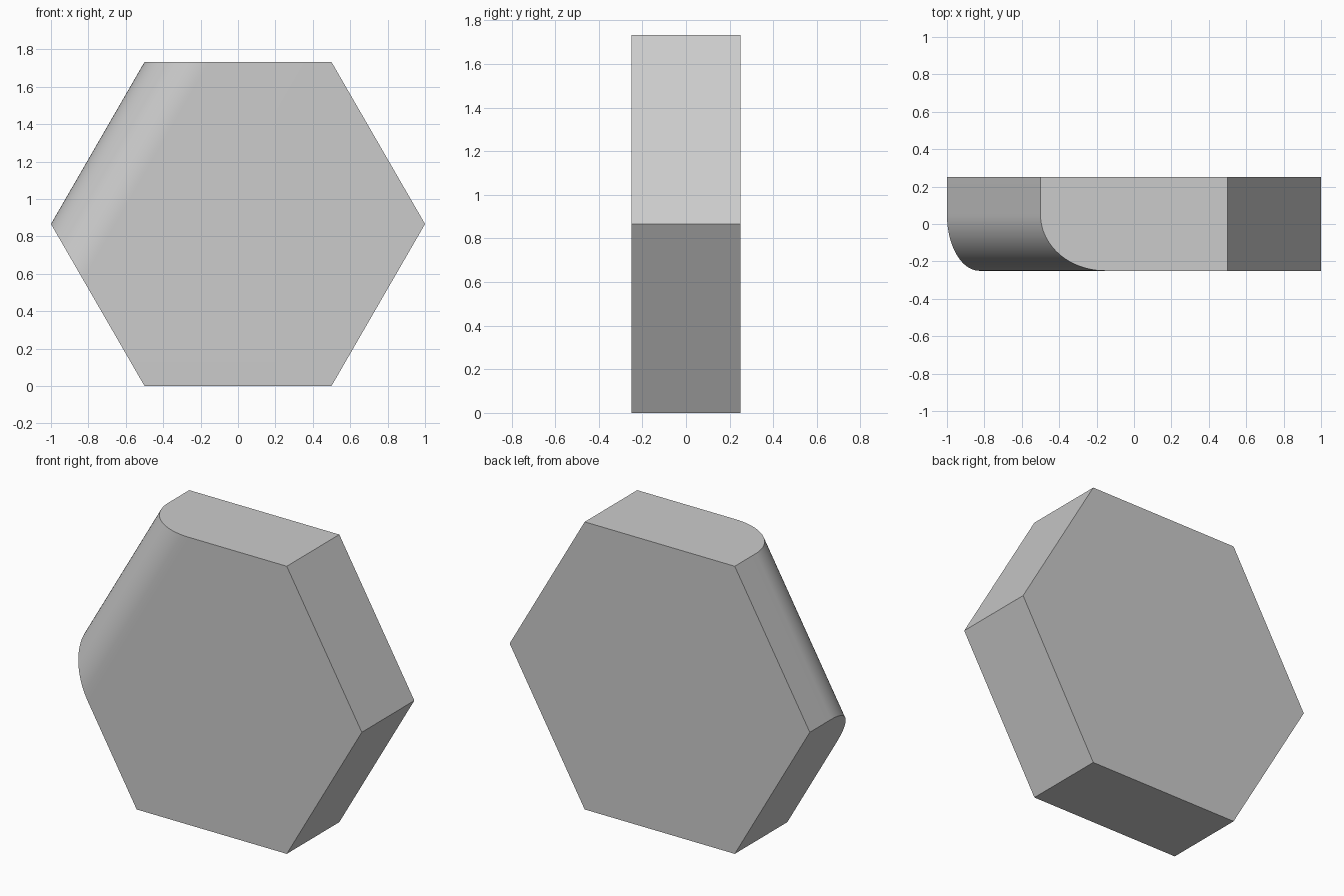
import bpy, bmesh
from math import radians, cos, sin, sqrt

if "Cube" in bpy.data.objects:
    bpy.data.objects.remove(bpy.data.objects["Cube"])

H = sqrt(3) / 2      # hexagon apothem (half height)
DEPTH = 0.25         # half thickness
FILLET = 0.30        # radius of the rounded front edge

bm = bmesh.new()

# Hexagonal plate: front face extruded backwards
corners = [(cos(radians(60 * i)), H + sin(radians(60 * i))) for i in range(6)]
front = [bm.verts.new((x, -DEPTH, z)) for x, z in corners]
face = bm.faces.new(front)
ext = bmesh.ops.extrude_face_region(bm, geom=[face], use_keep_orig=True)
back = [g for g in ext["geom"] if isinstance(g, bmesh.types.BMVert)]
bmesh.ops.translate(bm, verts=back, vec=(0, 2 * DEPTH, 0))
bmesh.ops.recalc_face_normals(bm, faces=bm.faces[:])

# Rounded front edge on the upper left side
edge = bm.edges.get((front[2], front[3]))
bmesh.ops.bevel(bm, geom=[edge], offset=FILLET, offset_type='OFFSET',
                segments=24, profile=0.5, affect='EDGES', clamp_overlap=False)

mesh = bpy.data.meshes.new("hexagon_plate")
bm.to_mesh(mesh)
bm.free()
plate = bpy.data.objects.new("hexagon_plate", mesh)
bpy.context.collection.objects.link(plate)

# Smooth fillet, crisp edges elsewhere
bpy.context.view_layer.objects.active = plate
plate.select_set(True)
bpy.ops.object.shade_smooth_by_angle(angle=radians(30))
